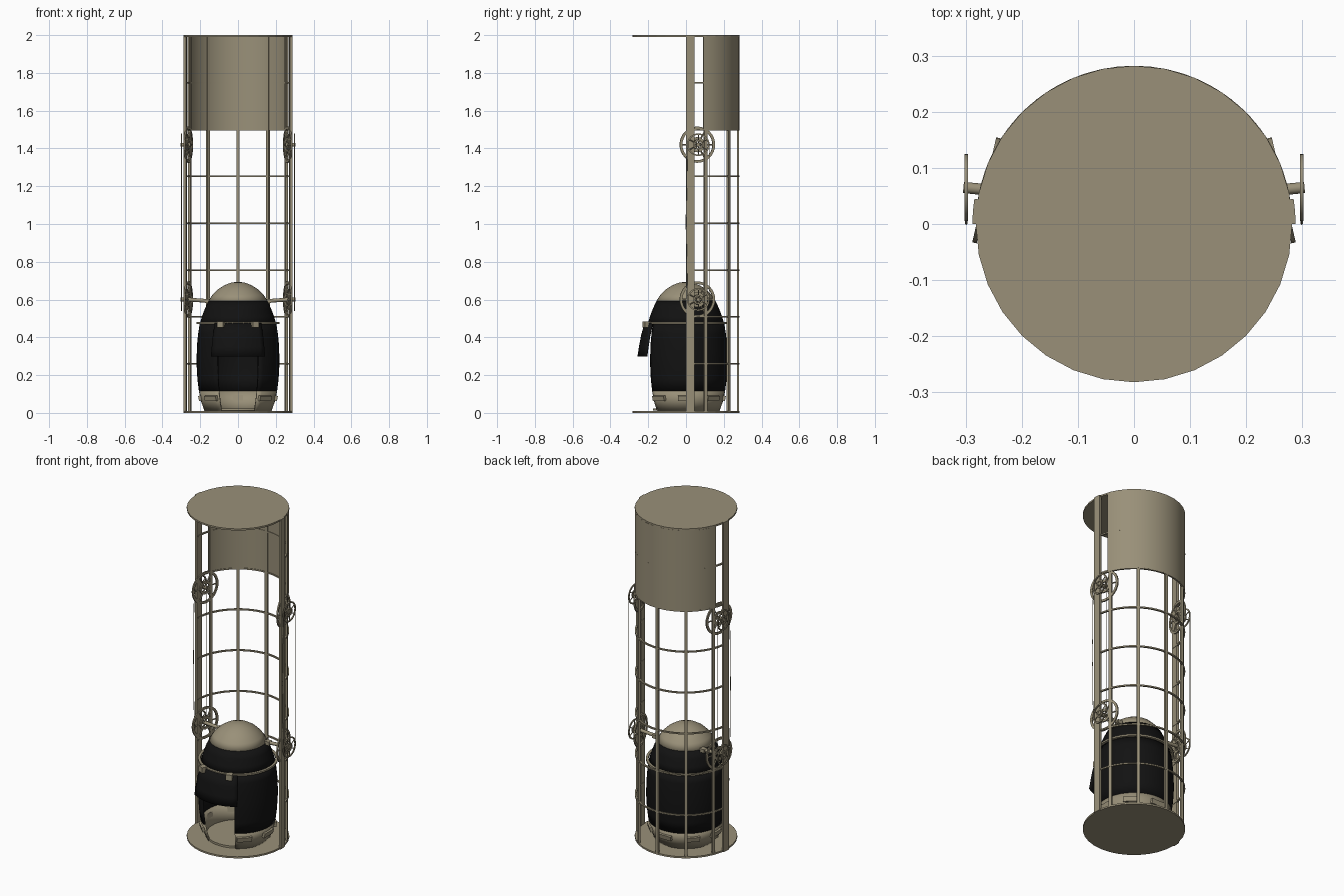
import bpy, bmesh
from math import sin, cos, pi, radians
from mathutils import Vector, Matrix

if "Cube" in bpy.data.objects:
    bpy.data.objects.remove(bpy.data.objects["Cube"])

def material(name, rgb):
    m = bpy.data.materials.new(name)
    m.diffuse_color = (*rgb, 1)
    m.use_nodes = True
    m.node_tree.nodes["Principled BSDF"].inputs["Base Color"].default_value = m.diffuse_color
    return m

TAN = material("tan_metal", (0.32, 0.28, 0.19))
BLACK = material("black_shell", (0.006, 0.006, 0.006))

def finish(name, bm, mat=TAN, smooth=True):
    bmesh.ops.recalc_face_normals(bm, faces=bm.faces)
    me = bpy.data.meshes.new(name)
    bm.to_mesh(me)
    bm.free()
    ob = bpy.data.objects.new(name, me)
    bpy.context.collection.objects.link(ob)
    me.materials.append(mat)
    if smooth:
        bpy.ops.object.select_all(action='DESELECT')
        ob.select_set(True)
        bpy.context.view_layer.objects.active = ob
        bpy.ops.object.shade_smooth_by_angle(angle=radians(35))
    return ob

def lathe(bm, profile, a0, a1, n):
    """Sweep (r, z) points around z from a0 to a1 degrees; a closed profile gives a solid."""
    rings = [[bm.verts.new((r * cos(a), r * sin(a), z)) for r, z in profile]
             for a in (radians(a0 + (a1 - a0) * i / n) for i in range(n + 1))]
    for p, q in zip(rings, rings[1:]):
        for j in range(len(profile) - 1):
            bm.faces.new((p[j], p[j + 1], q[j + 1], q[j]))
    return rings

def arc_wall(name, r0, r1, z0, z1, a0, a1, n):
    bm = bmesh.new()
    prof = [(r0, z0), (r1, z0), (r1, z1), (r0, z1)]
    rings = lathe(bm, prof + prof[:1], a0, a1, n)
    bm.faces.new(rings[0][:4])
    bm.faces.new(rings[-1][:4])
    bmesh.ops.remove_doubles(bm, verts=bm.verts, dist=1e-5)
    return finish(name, bm)

def rod(bm, a, b, r, seg=8):
    a, b = Vector(a), Vector(b)
    m = Matrix.Translation((a + b) / 2) @ (b - a).to_track_quat('Z', 'Y').to_matrix().to_4x4()
    bmesh.ops.create_cone(bm, cap_ends=True, segments=seg, radius1=r, radius2=r,
                          depth=(b - a).length, matrix=m)

def box(bm, size, m):
    bmesh.ops.create_cube(bm, size=1, matrix=m @ Matrix.Diagonal((*size, 1)))

def rim(bm, R, w, t, m, n=32):
    """Square-section ring around local z."""
    p = [(R - w, -t), (R, -t), (R, t), (R - w, t), (R - w, -t)]
    rings = lathe(bm, p, 0, 360, n)
    bmesh.ops.transform(bm, matrix=m, verts=[v for r in rings for v in r])

# Floor and ceiling discs
for name, z in (("floor_disc", 0.005), ("ceiling_disc", 1.995)):
    bm = bmesh.new()
    bmesh.ops.create_cone(bm, cap_ends=True, segments=32, radius1=0.282, radius2=0.282,
                          depth=0.01, matrix=Matrix.Translation((0, 0, z)))
    finish(name, bm, smooth=False)

# Cage: back panel, side posts, hoops and upright bars
arc_wall("back_panel", 0.275, 0.282, 1.5, 1.99, 19, 161, 24)
arc_wall("right_post", 0.274, 0.288, 0, 2, 0, 9, 2)
arc_wall("left_post", 0.274, 0.288, 0, 2, 171, 180, 2)
for i in range(7):
    z = 0.26 + i * 0.248
    arc_wall("hoop", 0.272, 0.282, z - 0.004, z + 0.004, 2, 178, 28)
for a in (22, 55, 90, 125, 158):
    bm = bmesh.new()
    box(bm, (0.012, 0.018, 1.98), Matrix.Rotation(radians(a), 4, 'Z') @ Matrix.Translation((0.275, 0, 1)))
    finish("upright_bar", bm, smooth=False)

# Capsule shell, open at the front from -120 to -60 degrees below z = 0.47
def shell(name, prof, a0, a1, n, mat):
    bm = bmesh.new()
    lathe(bm, prof, a0, a1, n)
    bmesh.ops.remove_doubles(bm, verts=bm.verts, dist=1e-5)
    ob = finish(name, bm, mat)
    mod = ob.modifiers.new("wall", 'SOLIDIFY')
    mod.thickness = 0.01
    return ob

lower = [(0.207, 0.115), (0.215, 0.18), (0.219, 0.25), (0.219, 0.3), (0.216, 0.37), (0.211, 0.42), (0.203, 0.47)]
shell("capsule_base", [(0.178, 0.01), (0.195, 0.06), (0.207, 0.115)], -60, 240, 40, TAN)
shell("capsule_body", lower, -60, 240, 40, BLACK)
shell("capsule_shoulder", [(0.203, 0.47), (0.191, 0.51), (0.176, 0.55), (0.157, 0.592)], 0, 360, 48, BLACK)
shell("capsule_cap", [(0.157, 0.592), (0.135, 0.625), (0.105, 0.655), (0.07, 0.677), (0.035, 0.69), (0, 0.694)],
      0, 360, 48, TAN)
bm = bmesh.new()
bmesh.ops.create_cone(bm, cap_ends=True, segments=48, radius1=0.176, radius2=0.176, depth=0.012,
                      matrix=Matrix.Translation((0, 0, 0.018)))
finish("capsule_floor", bm)

# Raised door flap, band and hinges
shell("door_flap", [(0.257, 0.3), (0.249, 0.35), (0.238, 0.41), (0.22, 0.475)], -124, -56, 12, BLACK)
bm = bmesh.new()
rim(bm, 0.22, 0.014, 0.005, Matrix.Translation((0, 0, 0.475)), 48)
finish("capsule_band", bm)
for a in (-113, -67):
    bm = bmesh.new()
    box(bm, (0.035, 0.036, 0.034), Matrix.Rotation(radians(a), 4, 'Z') @ Matrix.Translation((0.226, 0, 0.468)))
    finish("door_hinge", bm, smooth=False)

# Plates around the capsule base
for i in range(7):
    bm = bmesh.new()
    m = Matrix.Rotation(radians(-45 + i * 45), 4, 'Z') @ Matrix.Translation((0.198, 0, 0.078))
    box(bm, (0.022, 0.085, 0.028), m @ Matrix.Rotation(radians(12), 4, 'Y'))
    finish("base_plate", bm, smooth=False)

# Wheels, pulleys, axles and drive belts on both sides
def wheel(bm, R, w, t, m, spokes=6):
    rim(bm, R, w, t, m)
    rim(bm, R * 0.42, w, t, m, 20)
    for k in range(spokes):
        d = Vector((cos(2 * pi * k / spokes), sin(2 * pi * k / spokes), 0))
        rod(bm, m @ (d * 0.01), m @ (d * (R - w / 2)), R * 0.045, 6)

for side, s in (("right", 1), ("left", -1)):
    for z in (0.6, 1.42):
        bm = bmesh.new()
        c = Vector((s * 0.263, 0.06, z))
        radial = Vector((c.x, c.y, 0)).to_track_quat('Z', 'Y').to_matrix().to_4x4()
        wheel(bm, 0.096, 0.014, 0.004, Matrix.Translation(c) @ radial)
        finish(side + "_wheel", bm)
        bm = bmesh.new()
        wheel(bm, 0.06, 0.008, 0.003, Matrix.Translation((s * 0.299, 0.065, z)) @ Matrix.Rotation(pi / 2, 4, 'Y'))
        finish(side + "_pulley", bm)
        bm = bmesh.new()
        rod(bm, (s * 0.25, 0.06, z), (s * 0.304, 0.065, z), 0.01, 12)
        finish(side + "_axle", bm)
    bm = bmesh.new()
    rod(bm, (s * 0.12, 0.06, 0.59), (s * 0.265, 0.06, 0.6), 0.01, 12)
    box(bm, (0.03, 0.03, 0.022), Matrix.Translation((s * 0.16, 0.06, 0.592)))
    finish(side + "_capsule_arm", bm)
    # Slack belt loop
    pts = [(0.065 + 0.058 * cos(t), 1.42 + 0.058 * sin(t)) for t in (pi * k / 8 for k in range(9))]
    pts += [(0.0, 1.01)]
    pts += [(0.065 - 0.058 * cos(t), 0.6 - 0.058 * sin(t)) for t in (pi * k / 8 for k in range(9))]
    cu = bpy.data.curves.new(side + "_belt", 'CURVE')
    cu.dimensions = '3D'
    cu.bevel_depth = 0.002
    cu.bevel_resolution = 0
    sp = cu.splines.new('POLY')
    sp.points.add(len(pts) - 1)
    for p, (y, z) in zip(sp.points, pts):
        p.co = (s * 0.299, y, z, 1)
    sp.use_cyclic_u = True
    cu.materials.append(TAN)
    bpy.context.collection.objects.link(bpy.data.objects.new(side + "_belt", cu))
